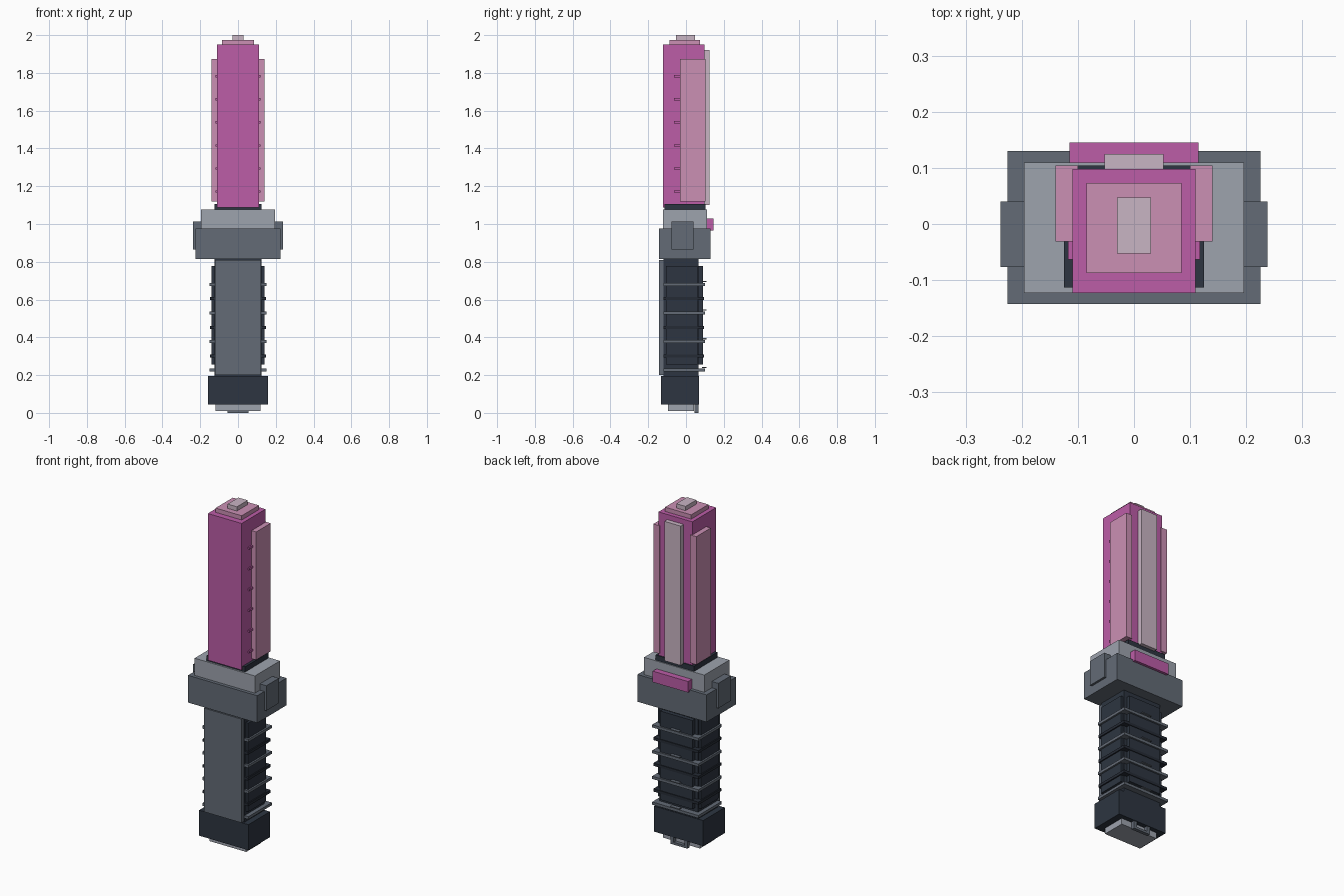
import bpy

default = bpy.data.objects.get("Cube")
if default:
    bpy.data.objects.remove(default, do_unlink=True)


def linear(c):
    c /= 255
    return c / 12.92 if c <= 0.04045 else ((c + 0.055) / 1.055) ** 2.4


def material(name, r, g, b):
    m = bpy.data.materials.new(name)
    m.use_nodes = True
    colour = (linear(r), linear(g), linear(b), 1)
    m.diffuse_color = colour
    m.node_tree.nodes["Principled BSDF"].inputs["Base Color"].default_value = colour
    return m


magenta = material("magenta", 188, 93, 167)
pink = material("soft pink", 203, 144, 180)
pale = material("pale mauve", 201, 181, 196)
light_grey = material("light grey", 157, 163, 174)
mid_grey = material("steel grey", 99, 107, 118)
dark = material("dark slate", 45, 53, 65)
black = material("near black", 37, 43, 53)


def box(name, mat, x, y, z):
    """Box between the (low, high) limits on each axis."""
    bpy.ops.mesh.primitive_cube_add(size=1, location=[sum(a) / 2 for a in (x, y, z)])
    ob = bpy.context.object
    ob.name = name
    ob.scale = [a[1] - a[0] for a in (x, y, z)]
    bpy.ops.object.transform_apply(location=False, rotation=False, scale=True)
    ob.data.materials.append(mat)
    return ob


def centred(name, mat, half, y, z):
    return box(name, mat, (-half, half), y, z)


def pair(name, mat, x, y, z):
    """Matching boxes on the left (+x) and right (-x)."""
    box("left_" + name, mat, x, y, z)
    box("right_" + name, mat, (-x[1], -x[0]), y, z)


# Blade with stepped tip
centred("blade", magenta, 0.11, (-0.123, 0.098), (1.087, 1.95))
centred("blade_cap", pink, 0.085, (-0.087, 0.073), (1.95, 1.975))
centred("blade_tip", pale, 0.03, (-0.053, 0.047), (1.975, 2.0))
centred("blade_back_plate", pale, 0.053, (0.09, 0.125), (1.10, 1.92))
pair("blade_side_plate", pink, (0.10, 0.14), (-0.031, 0.104), (1.12, 1.873))
for i in range(6):
    z = 1.172 + i * 0.122
    pair(f"blade_stud_{i + 1}", magenta, (0.10, 0.118), (-0.063, -0.025), (z - 0.006, z + 0.006))

# Collar and guard
centred("collar", dark, 0.125, (-0.113, 0.104), (1.06, 1.107))
centred("upper_guard", light_grey, 0.196, (-0.123, 0.11), (0.96, 1.076))
centred("lower_guard", mid_grey, 0.225, (-0.143, 0.13), (0.815, 0.975))
pair("guard_lug", mid_grey, (0.16, 0.238), (-0.077, 0.04), (0.865, 1.012))
centred("guard_back_bar", magenta, 0.115, (0.10, 0.145), (0.965, 1.03))

# Grip core and panels
centred("grip_core", dark, 0.125, (-0.12, 0.066), (0.19, 0.82))
centred("grip_front_plate", mid_grey, 0.122, (-0.143, -0.115), (0.2, 0.81))
centred("grip_back_panel", dark, 0.105, (0.06, 0.09), (0.255, 0.777))
pair("grip_side_panel", dark, (0.12, 0.14), (-0.105, 0.06), (0.255, 0.777))

# Grip ridges, alternating in colour
for i in range(7):
    z = 0.226 + i * 0.0757
    if i % 2 == 0:
        centred(f"grip_ridge_{i + 1}", mid_grey, 0.15, (-0.118, 0.10), (z - 0.008, z + 0.008))
        centred(f"grip_tab_{i + 1}", mid_grey, 0.03, (0.085, 0.108), (z + 0.012, z + 0.018))
    else:
        centred(f"grip_ridge_{i + 1}", black, 0.147, (-0.118, 0.094), (z - 0.008, z + 0.008))

# Pommel, base and lanyard loop
centred("pommel", dark, 0.16, (-0.132, 0.069), (0.045, 0.195))
centred("pommel_base", light_grey, 0.12, (-0.095, 0.042), (0.01, 0.05))
centred("lanyard_bar", mid_grey, 0.055, (0.045, 0.065), (0.0, 0.014))
pair("lanyard_post", mid_grey, (0.035, 0.055), (0.045, 0.065), (0.01, 0.05))
